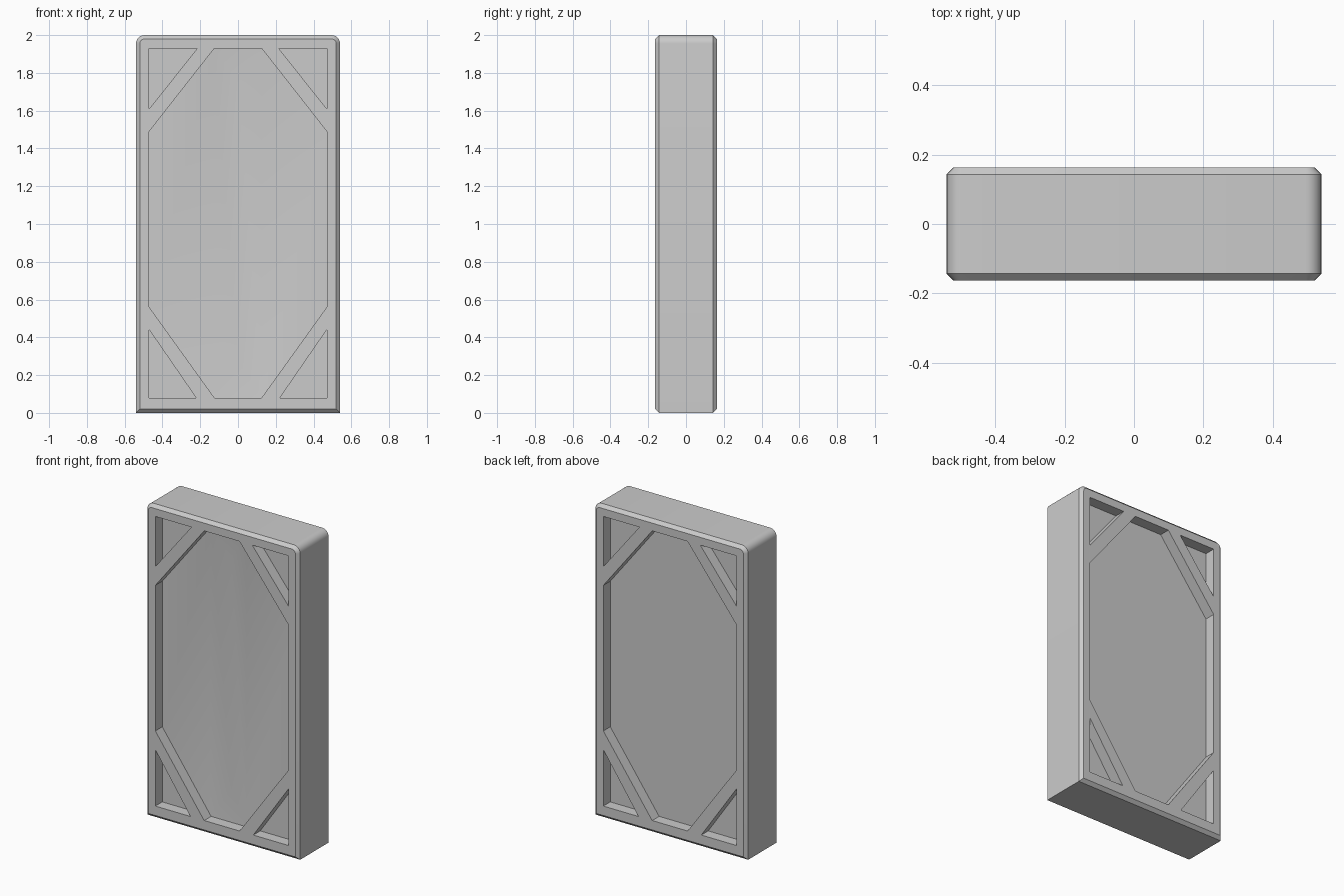
import bpy, bmesh, math

if "Cube" in bpy.data.objects:
    bpy.data.objects.remove(bpy.data.objects["Cube"])

W, D, H, BEV, RAD = 0.54, 0.163, 2.0, 0.02, 0.045


def finish(bm, name):
    bmesh.ops.recalc_face_normals(bm, faces=bm.faces)
    me = bpy.data.meshes.new(name)
    bm.to_mesh(me)
    bm.free()
    ob = bpy.data.objects.new(name, me)
    bpy.context.collection.objects.link(ob)
    return ob


def ring(bm, pts, y):
    return [bm.verts.new((x, y, z)) for x, z in pts]


def bridge(bm, a, b):
    n = len(a)
    for i in range(n):
        bm.faces.new((a[i], a[(i + 1) % n], b[(i + 1) % n], b[i]))


def outline(inset):
    # square bottom corners, rounded top corners
    r, n = RAD - inset, 6
    pts = [(-W + inset, inset), (W - inset, inset)]
    for side, start in ((1, 0), (-1, 90)):
        for i in range(n + 1):
            a = math.radians(start + 90 * i / n)
            pts.append((side * (W - RAD) + r * math.cos(a), H - RAD + r * math.sin(a)))
    return pts


# slab with chamfered front and back rims
bm = bmesh.new()
rings = [ring(bm, outline(i), y) for i, y in
         ((BEV, -D), (0, -D + BEV), (0, D - BEV), (BEV, D))]
for a, b in zip(rings, rings[1:]):
    bridge(bm, a, b)
bm.faces.new(rings[0])
bm.faces.new(rings[-1])
panel = finish(bm, "slab_panel")

# pocket shapes: octagon in the middle and a triangle in each corner
OCT = [(-0.125, 0.08), (0.125, 0.08), (0.47, 0.56), (0.47, 1.49),
       (0.125, 1.93), (-0.125, 1.93), (-0.47, 1.49), (-0.47, 0.56)]
TRIS = [[(s * x, z) for x, z in t] for s in (1, -1) for t in (
    [(0.47, 0.08), (0.47, 0.44), (0.222, 0.08)],
    [(0.47, 1.93), (0.47, 1.61), (0.215, 1.93)])]
DEPTH, GROOVE = 0.07, 0.095

bm = bmesh.new()
for side in (-1, 1):
    for shape in TRIS + [OCT]:
        top = ring(bm, shape, side * (D + 0.1))
        low = ring(bm, shape, side * (D - DEPTH))
        bridge(bm, top, low)
        bm.faces.new(top)
        if shape is OCT and side < 0:
            # front pocket floor has a shallow central V groove with hipped ends
            b, t = ring(bm, [(0, 0.28), (0, 1.75)], -D + GROOVE)
            v = low
            for f in ((v[0], v[1], b), (v[4], v[5], t), (v[1], v[4], t, b),
                      (v[5], v[0], b, t), (v[1], v[2], v[3], v[4]),
                      (v[5], v[6], v[7], v[0])):
                bm.faces.new(f)
        else:
            bm.faces.new(low)
cutter = finish(bm, "pocket_cutter")
cutter.hide_render = True

mod = panel.modifiers.new("pockets", 'BOOLEAN')
mod.operation = 'DIFFERENCE'
mod.solver = 'EXACT'
mod.object = cutter
bpy.context.view_layer.objects.active = panel
panel.select_set(True)
bpy.ops.object.modifier_apply(modifier=mod.name)
bpy.data.objects.remove(cutter)
bpy.ops.object.shade_smooth_by_angle(angle=math.radians(18))
